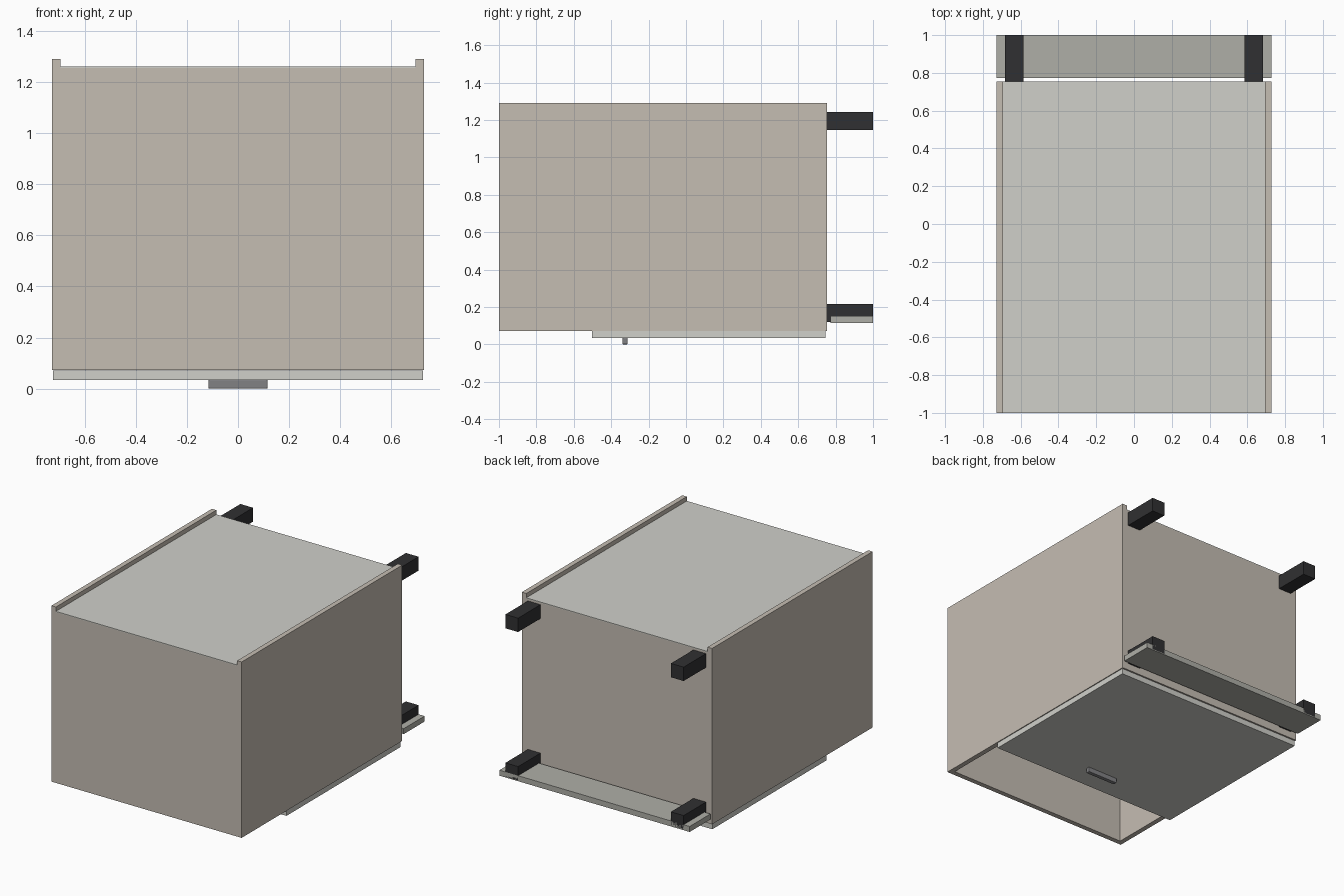
import bpy

if "Cube" in bpy.data.objects:
    bpy.data.objects.remove(bpy.data.objects["Cube"])


def material(name, rgb):
    m = bpy.data.materials.new(name)
    m.diffuse_color = (*rgb, 1)
    m.use_nodes = True
    m.node_tree.nodes["Principled BSDF"].inputs["Base Color"].default_value = m.diffuse_color
    return m


BEIGE = material("beige_board", (0.56, 0.51, 0.45))
PALE = material("pale_board", (0.63, 0.63, 0.59))
GREY = material("grey_board", (0.43, 0.43, 0.39))
BLACK = material("black_plastic", (0.03, 0.03, 0.032))
METAL = material("handle_metal", (0.22, 0.22, 0.23))


def box(name, x, y, z, mat):
    """Box from its (min, max) range along each axis."""
    centre = [(a + b) / 2 for a, b in (x, y, z)]
    bpy.ops.mesh.primitive_cube_add(size=1, location=centre)
    ob = bpy.context.object
    ob.name = name
    ob.scale = [b - a for a, b in (x, y, z)]
    bpy.ops.object.transform_apply(location=False, rotation=False, scale=True)
    ob.data.materials.append(mat)
    return ob


W, T = 0.728, 0.034            # half width, board thickness
IN = W - T                     # inner half width
Y0, Y1 = -1.0, 0.755           # carcass top and bottom ends
Z0, Z1 = 0.073, 1.29           # open front and rear edge
BACK = 1.26                    # outer face of the recessed back

# Carcass, lying on its front with the opening facing down
for side, s in (("left", -1), ("right", 1)):
    box(side + "_side_panel", sorted((s * IN, s * W)), (Y0, Y1), (Z0, Z1), BEIGE)
box("top_panel", (-IN, IN), (Y0, Y0 + T), (Z0, BACK - 0.006), BEIGE)
box("bottom_panel", (-IN, IN), (Y1 - T, Y1), (Z0, BACK - 0.006), BEIGE)
box("back_panel", (-IN, IN), (Y0, Y1), (BACK - 0.006, BACK), PALE)

# Door covering the lower part of the opening, and its handle
box("door", (-0.723, 0.723), (-0.503, 0.745), (0.034, 0.072), PALE)
handle = box("handle", (-0.116, 0.116), (-0.34, -0.312), (0.0, 0.036), METAL)
bevel = handle.modifiers.new("rounded_edges", "BEVEL")
bevel.width = 0.005
bevel.segments = 2

# Square legs and the plinth board running across the front pair
for side, s in (("left", -1), ("right", 1)):
    for end, z in (("front", (0.12, 0.215)), ("rear", (1.146, 1.242))):
        box(f"{end}_{side}_leg", sorted((s * 0.585, s * 0.682)), (Y1, 1.0), z, BLACK)
box("plinth", (-W, W), (0.772, 1.0), (0.114, 0.152), GREY)
